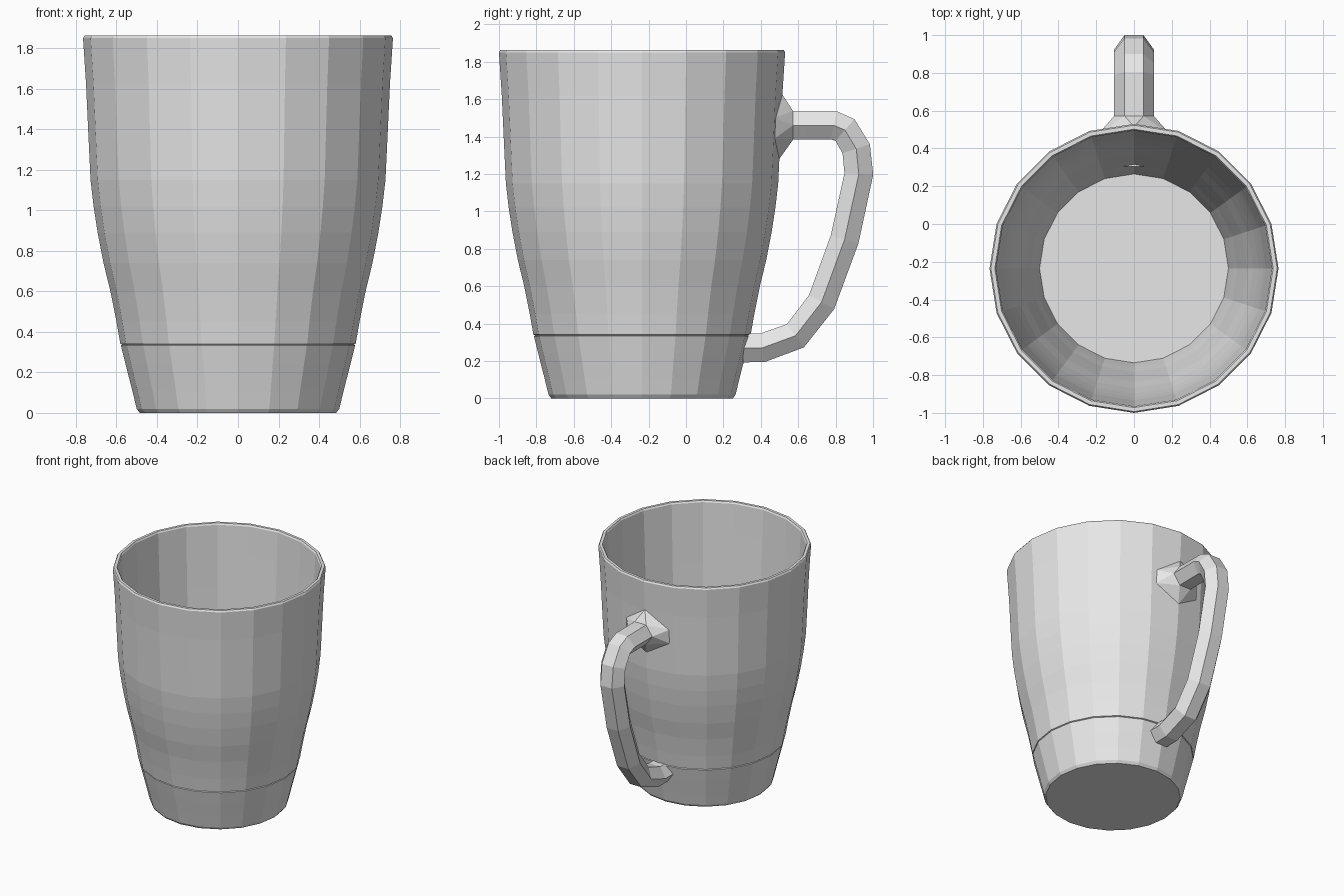
import bpy, bmesh
from math import sin, cos, pi
from mathutils import Vector

if "Cube" in bpy.data.objects:
    bpy.data.objects.remove(bpy.data.objects["Cube"])

SIDES = 20
CENTRE_Y = -0.235

ceramic = bpy.data.materials.new("light_grey_ceramic")
ceramic.use_nodes = True
ceramic.diffuse_color = (0.8, 0.8, 0.8, 1)
ceramic.node_tree.nodes["Principled BSDF"].inputs["Base Color"].default_value = (0.8, 0.8, 0.8, 1)


def finish(bm, name):
    bmesh.ops.recalc_face_normals(bm, faces=bm.faces)
    mesh = bpy.data.meshes.new(name)
    bm.to_mesh(mesh)
    bm.free()
    mesh.materials.append(ceramic)
    obj = bpy.data.objects.new(name, mesh)
    bpy.context.collection.objects.link(obj)
    return obj


def loft(bm, rings):
    """Join successive closed rings with quads."""
    for a, b in zip(rings, rings[1:]):
        n = len(a)
        for i in range(n):
            j = (i + 1) % n
            bm.faces.new((a[i], a[j], b[j], b[i]))


# Cup: outer wall with a fine seam above the base, rolled lip, inner wall, floor
outer = [(0.485, 0), (0.5, 0.02), (0.522, 0.11), (0.555, 0.24), (0.578, 0.333),
         (0.572, 0.337), (0.581, 0.341), (0.6, 0.45), (0.63, 0.6), (0.664, 0.74),
         (0.693, 0.89), (0.713, 1.02), (0.728, 1.15), (0.738, 1.36),
         (0.75, 1.62), (0.765, 1.85), (0.758, 1.862)]
inner = [(0.737, 1.862), (0.73, 1.85)]
inner += [(r - 0.03, z) for r, z in reversed(outer[7:-2])]
inner += [(0.548, 0.335), (0.525, 0.24), (0.5, 0.12)]

bm = bmesh.new()
rings = [[bm.verts.new((r * cos(2 * pi * i / SIDES),
                        CENTRE_Y + r * sin(2 * pi * i / SIDES), z))
          for i in range(SIDES)] for r, z in outer + inner]
loft(bm, rings)
bm.faces.new(rings[0])
bm.faces.new(rings[-1])
finish(bm, "cup")

# Handle: six-sided bar swept along a curve in the side plane, bottom to top
path = [Vector(p) for p in [
    (0.305, 0.27), (0.407, 0.27), (0.585, 0.335), (0.725, 0.515), (0.848, 0.85),
    (0.924, 1.2), (0.91, 1.335), (0.85, 1.435), (0.79, 1.46), (0.64, 1.46), (0.572, 1.46)]]
section = [(0.05, 1), (0.105, 0), (0.05, -1), (-0.05, -1), (-0.105, 0), (-0.05, 1)]

bm = bmesh.new()
rings = []
for i, p in enumerate(path):
    before = (p - path[i - 1]).normalized() if i else Vector((1, 0))
    after = (path[i + 1] - p).normalized() if i < len(path) - 1 else Vector((-1, 0))
    t = (before + after).normalized()
    out = Vector((t.y, -t.x)) * 0.077
    rings.append([bm.verts.new((x, p.x + out.x * s, p.y + out.y * s)) for x, s in section])
loft(bm, rings)
bm.faces.new(rings[0])

# Flared collar: spikes fanning from the handle's upper end to the wall
end = rings[-1]
top = bm.verts.new((0, 0.515, 1.625))
bottom = bm.verts.new((0, 0.495, 1.275))
bm.faces.new((end[0], end[5], top))
bm.faces.new((end[2], end[3], bottom))
for side, (hi, mid, lo) in ((1, end[:3]), (-1, (end[5], end[4], end[3]))):
    upper = bm.verts.new((side * 0.19, 0.475, 1.5))
    lower = bm.verts.new((side * 0.19, 0.473, 1.39))
    for face in ((hi, top, upper), (hi, upper, mid), (mid, upper, lower),
                 (mid, lower, lo), (lo, lower, bottom)):
        bm.faces.new(face)
finish(bm, "handle")
